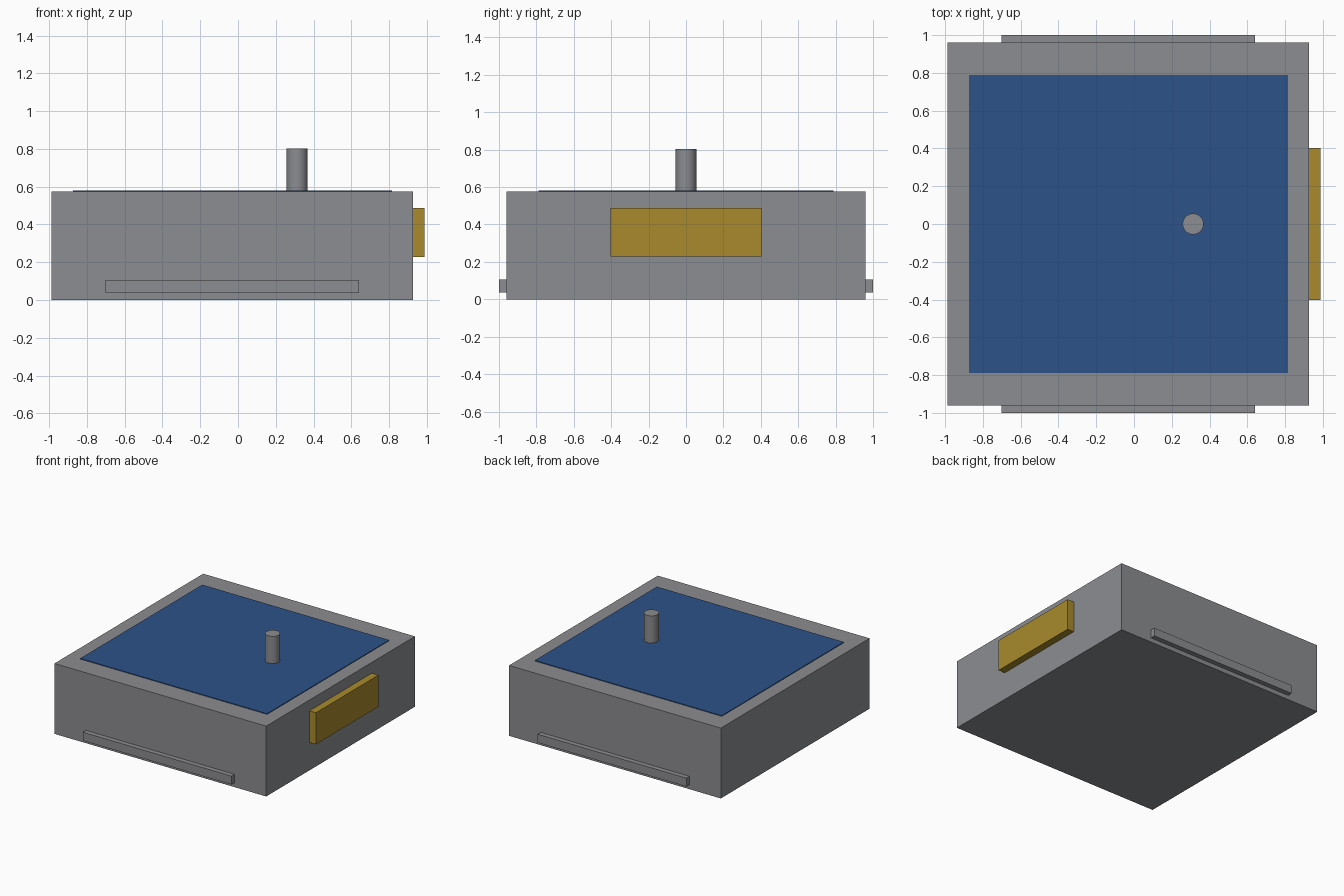
import bpy, bmesh
from mathutils import Matrix, Vector

if "Cube" in bpy.data.objects:
    bpy.data.objects.remove(bpy.data.objects["Cube"])


def material(name, color):
    m = bpy.data.materials.new(name)
    m.diffuse_color = (*color, 1)
    m.use_nodes = True
    m.node_tree.nodes["Principled BSDF"].inputs["Base Color"].default_value = m.diffuse_color
    return m


GREY = material("grey metal", (0.262, 0.266, 0.282))
BLUE = material("blue panel", (0.025, 0.084, 0.246))
GOLD = material("gold contact", (0.392, 0.254, 0.025))


def finish(bm, name, mat):
    mesh = bpy.data.meshes.new(name)
    bm.to_mesh(mesh)
    bm.free()
    mesh.materials.append(mat)
    obj = bpy.data.objects.new(name, mesh)
    bpy.context.collection.objects.link(obj)
    return obj


def box(name, lo, hi, mat):
    lo, hi = Vector(lo), Vector(hi)
    bm = bmesh.new()
    bmesh.ops.create_cube(bm, size=1, matrix=Matrix.Translation((lo + hi) / 2)
                          @ Matrix.Diagonal((*(hi - lo), 1)))
    return finish(bm, name, mat)


TOP = 0.575

# Main housing and the thin panel on its top
box("housing", (-0.987, -0.96, 0), (0.927, 0.96, TOP), GREY)
box("top_panel", (-0.875, -0.788, TOP - 0.002), (0.815, 0.788, TOP + 0.006), BLUE)

# Side plate
box("side_plate", (0.92, -0.403, 0.229), (0.987, 0.403, 0.487), GOLD)

# Mounting rails along the front and back
for name, y0, y1 in (("front_rail", -1.0, -0.95), ("back_rail", 0.95, 1.0)):
    box(name, (-0.703, y0, 0.036), (0.64, y1, 0.105), GREY)

# Round post standing on the panel
bm = bmesh.new()
bmesh.ops.create_cone(bm, cap_ends=True, segments=20, radius1=0.056, radius2=0.056,
                      depth=0.228, matrix=Matrix.Translation((0.313, 0, TOP + 0.114)))
post = finish(bm, "post", GREY)
bpy.context.view_layer.objects.active = post
post.select_set(True)
bpy.ops.object.shade_smooth_by_angle()
